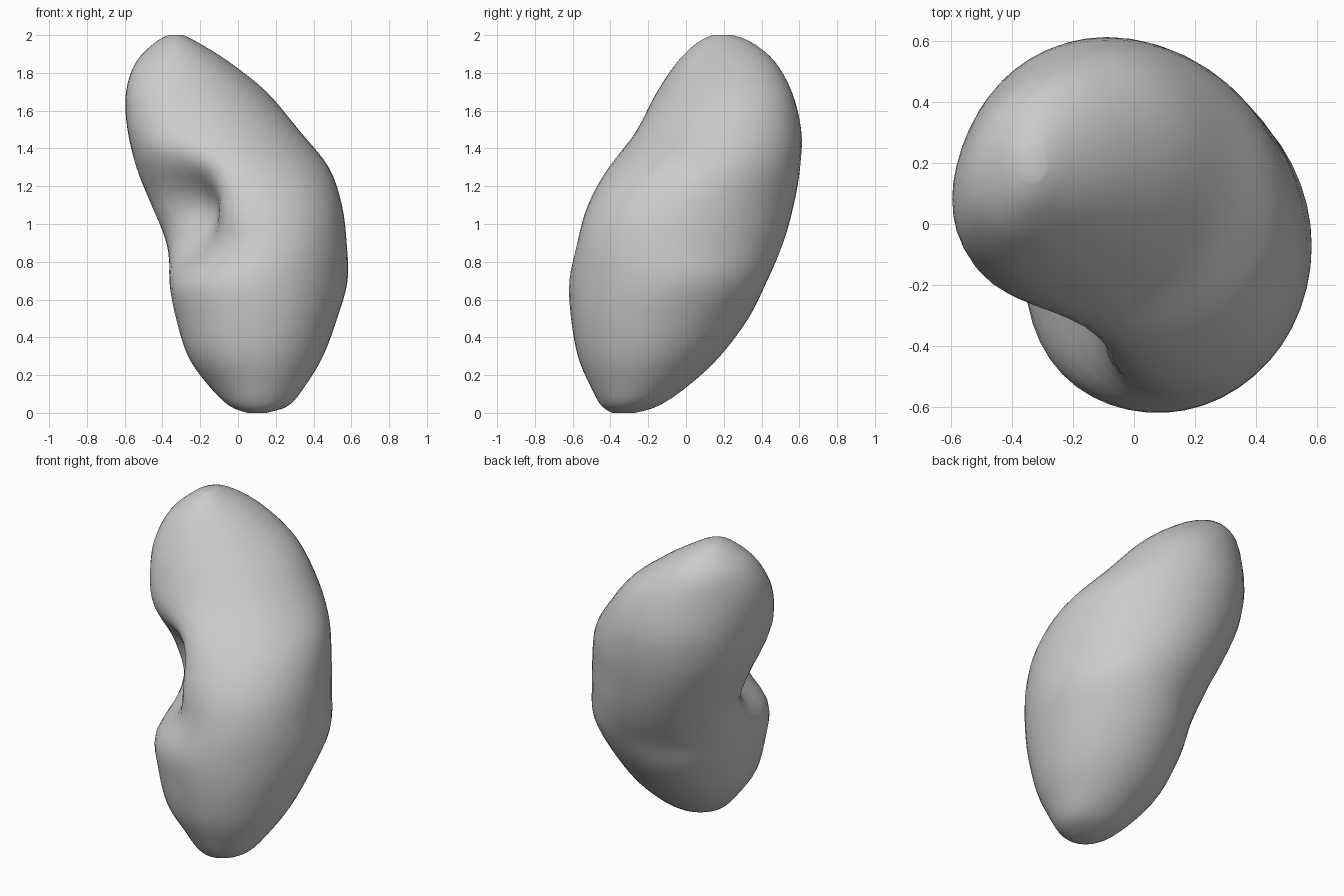
import bpy, bmesh, math
from mathutils import Vector

cube = bpy.data.objects.get("Cube")
if cube:
    bpy.data.objects.remove(cube, do_unlink=True)

SEGMENTS = 48
STEPS = 4
INNER = Vector((-1, -.85, 0)).normalized()  # side the bean curls towards

# Horizontal sections: height, x range, y range, diagonal skew, inner swelling
SECTIONS = [
    (0, .05, .15, -.39, -.27, 0, 0),
    (.04, -.05, .27, -.45, -.14, 0, 0),
    (.15, -.16, .36, -.51, .02, -.02, 0),
    (.3, -.26, .45, -.57, .18, -.02, .02),
    (.5, -.32, .525, -.605, .33, -.01, .03),
    (.7, -.36, .58, -.615, .43, .03, .02),
    (.9, -.39, .575, -.58, .515, -.08, -.06),
    (1.1, -.46, .55, -.52, .57, -.12, 0),
    (1.3, -.53, .48, -.41, .605, -.07, .04),
    (1.5, -.56, .32, -.25, .61, .04, .07),
    (1.7, -.57, .15, -.14, .56, .16, .05),
    (1.86, -.53, -.05, -.04, .47, .16, .02),
    (1.96, -.44, -.21, .06, .35, .1, 0),
    (2, -.37, -.29, .14, .25, 0, 0),
]


def blend(p0, p1, p2, p3, t):
    """Smooth curve through p1 and p2."""
    return (p1 + (p2 - p0) * t / 2
            + (p0 - 2.5 * p1 + 2 * p2 - p3 / 2) * t ** 2
            + (1.5 * (p1 - p2) + (p3 - p0) / 2) * t ** 3)


def smooth_sections(rows):
    last = len(rows) - 1
    for i in range(last):
        near = [rows[max(0, min(last, i + k))] for k in (-1, 0, 1, 2)]
        for s in range(STEPS):
            yield [blend(*column, s / STEPS) for column in zip(*near)]
    yield rows[last]


def section(z, x0, x1, y0, y1, skew, swelling):
    """Skewed oval in the given ranges, swollen or flattened on its inner side."""
    lag = math.acos(skew)
    centre = Vector((x0 + x1, y0 + y1, 2 * z)) / 2
    for k in range(SEGMENTS):
        a = math.tau * k / SEGMENTS
        arm = Vector(((x1 - x0) / 2 * math.cos(a),
                      (y1 - y0) / 2 * math.cos(a - lag), 0))
        facing = max(0, arm.normalized().dot(INNER))
        yield centre + arm + INNER * swelling * facing ** 4


def press_notch(point):
    """Push a pocket into the inside of the bend."""
    offset = point - Vector((-.32, -.32, 1.1))
    falloff = math.exp(-(offset.x ** 2 + offset.y ** 2) / .042
                       - (offset.z / .22) ** 2)
    return point - INNER * .23 * falloff


# Bean body lofted through the sections
bm = bmesh.new()
rings = [[bm.verts.new(press_notch(p)) for p in section(*row)]
         for row in smooth_sections(SECTIONS)]
for low, high in zip(rings, rings[1:]):
    for k in range(SEGMENTS):
        n = (k + 1) % SEGMENTS
        bm.faces.new((low[k], low[n], high[n], high[k]))
bm.faces.new(rings[0])
bm.faces.new(rings[-1])
bmesh.ops.recalc_face_normals(bm, faces=bm.faces)
mesh = bpy.data.meshes.new("bean_body")
bm.to_mesh(mesh)
bm.free()
body = bpy.data.objects.new("bean_body", mesh)
bpy.context.collection.objects.link(body)

# Plain grey skin
grey = bpy.data.materials.new("plain_grey")
grey.use_nodes = True
colour = (.6, .6, .6, 1)
grey.diffuse_color = colour
grey.node_tree.nodes["Principled BSDF"].inputs["Base Color"].default_value = colour
mesh.materials.append(grey)

bpy.context.view_layer.objects.active = body
body.select_set(True)
bpy.ops.object.shade_smooth_by_angle(angle=math.radians(50))
